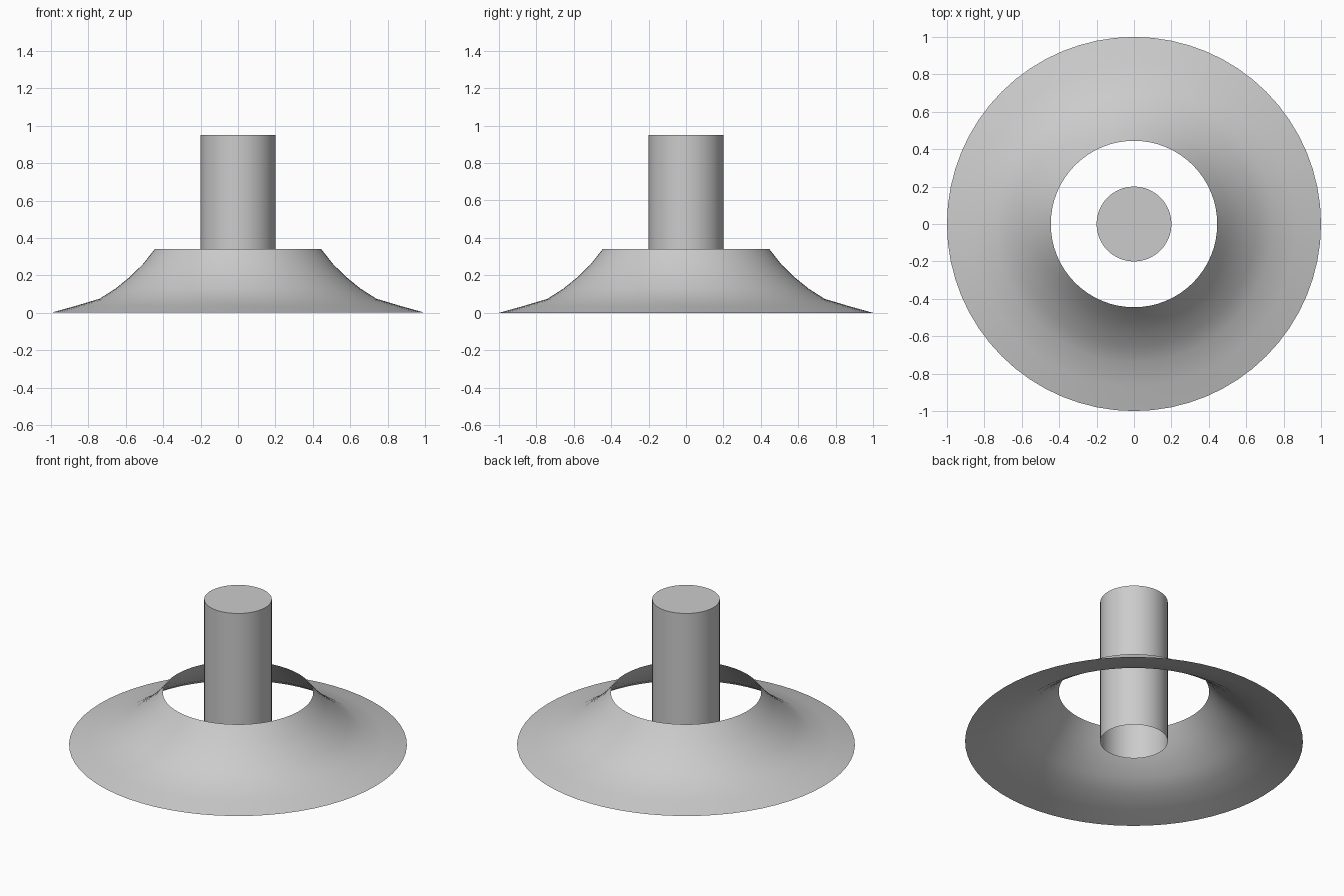
import bpy, bmesh, math

if "Cube" in bpy.data.objects:
    bpy.data.objects.remove(bpy.data.objects["Cube"])

SEGMENTS = 64


def lathe(name, profile, cap_top=False, angle=30):
    """Spin a (radius, height) profile round the z axis."""
    bm = bmesh.new()
    rings = []
    for r, z in profile:
        rings.append([bm.verts.new((r * math.cos(a), r * math.sin(a), z))
                      for a in (2 * math.pi * i / SEGMENTS for i in range(SEGMENTS))])
    for low, high in zip(rings, rings[1:]):
        for i in range(SEGMENTS):
            j = (i + 1) % SEGMENTS
            bm.faces.new((low[i], low[j], high[j], high[i]))
    if cap_top:
        bm.faces.new(rings[-1])
    mesh = bpy.data.meshes.new(name)
    bm.to_mesh(mesh)
    bm.free()
    obj = bpy.data.objects.new(name, mesh)
    bpy.context.collection.objects.link(obj)
    bpy.ops.object.select_all(action='DESELECT')
    obj.select_set(True)
    bpy.context.view_layer.objects.active = obj
    bpy.ops.object.shade_smooth_by_angle(angle=math.radians(angle))
    return obj


# Flared open skirt, a single thin surface
lathe("flared_skirt", [(1.0, 0.0), (0.87, 0.036), (0.74, 0.075), (0.655, 0.129),
                       (0.58, 0.19), (0.51, 0.258), (0.445, 0.34)])

# Central post, capped on top and open underneath
lathe("central_post", [(0.2, 0.0), (0.2, 0.95)], cap_top=True)
